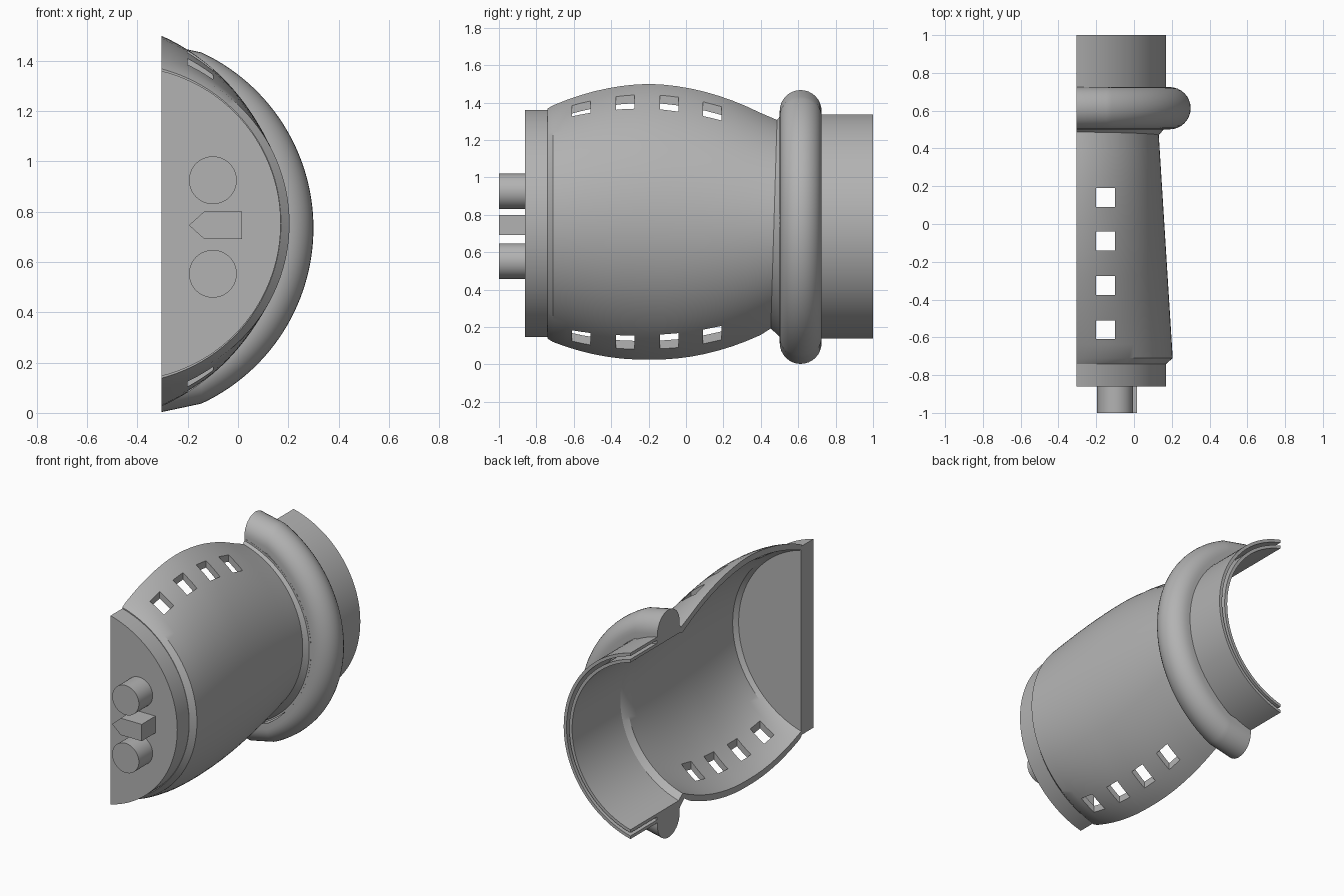
import bpy, bmesh, math
from mathutils import Matrix

cube = bpy.data.objects.get("Cube")
if cube:
    bpy.data.objects.remove(cube)

CUT = -0.305          # plane of the flat split side
GREY = (0.45, 0.45, 0.45, 1)
mat = bpy.data.materials.new("grey plastic")
mat.use_nodes = True
mat.diffuse_color = GREY
mat.node_tree.nodes["Principled BSDF"].inputs["Base Color"].default_value = GREY


def finish(name, bm, smooth=True):
    bmesh.ops.recalc_face_normals(bm, faces=bm.faces)
    mesh = bpy.data.meshes.new(name)
    bm.to_mesh(mesh)
    bm.free()
    obj = bpy.data.objects.new(name, mesh)
    bpy.context.collection.objects.link(obj)
    mesh.materials.append(mat)
    if smooth:
        shade(obj)
    return obj


def shade(obj):
    bpy.ops.object.select_all(action='DESELECT')
    obj.select_set(True)
    bpy.context.view_layer.objects.active = obj
    bpy.ops.object.shade_smooth_by_angle(angle=math.radians(32))


def arc(h, w, steps=56):
    """Circular arc with half chord h on the split plane and depth w."""
    r = (h * h + w * w) / (2 * w)
    a = math.atan2(h, r - w) if r > w else math.pi / 2
    cx = CUT + w - r
    return [(cx + r * math.cos(a - 2 * a * i / steps),
             r * math.sin(a - 2 * a * i / steps)) for i in range(steps + 1)]


def ended_arc(h, w):
    """Arc whose two ends run straight to the split plane."""
    run, drop = 0.16, 0.034
    mid = [(x + run, z) for x, z in arc(h - drop, w - run)]
    return [(CUT, h)] + mid + [(CUT, -h)]


def sweep(name, profile, path=arc):
    """Sweep a closed profile of (y, centre z, half height, depth, tilt)."""
    bm = bmesh.new()
    rails = []
    for y, cz, h, w, tilt in profile:
        rails.append([bm.verts.new((x, y + tilt * z, cz + z)) for x, z in path(h, w)])
    n = len(rails)
    for j in range(n):
        a, b = rails[j], rails[(j + 1) % n]
        for i in range(len(a) - 1):
            bm.faces.new((a[i], a[i + 1], b[i + 1], b[i]))
    bm.faces.new([r[0] for r in rails])
    bm.faces.new([r[-1] for r in rails])
    return finish(name, bm)


def prism(name, outline, y0, y1):
    bm = bmesh.new()
    face = bm.faces.new([bm.verts.new((x, y0, z)) for x, z in outline])
    new = bmesh.ops.extrude_face_region(bm, geom=[face])["geom"]
    verts = [v for v in new if isinstance(v, bmesh.types.BMVert)]
    bmesh.ops.translate(bm, verts=verts, vec=(0, y1 - y0, 0))
    return finish(name, bm)


# Barrel shell: bulging outside, inner wall offset
def barrel(y, inset=0, tilt=0):
    h = 0.737 - 0.4 * (y + 0.2) ** 2
    w = 0.51 - 0.0625 * (y + 0.71)
    cz = 0.763 - 0.02 * abs(y + 0.2)
    return (y, cz, h - inset, w - inset, tilt)


ys = [-0.71 + 1.18 * i / 16 for i in range(17)]
outer = [barrel(y, 0, 0.03 if y > 0.4 else 0) for y in ys]
inner = [barrel(y, 0.04) for y in reversed(ys)]
shell = sweep("barrel_shell",
              [(-0.74, 0.753, 0.615, 0.476, 0)] + outer
              + [(0.51, 0.738, 0.598, 0.47, 0), (0.51, 0.738, 0.538, 0.415, 0)]
              + inner + [(-0.74, 0.753, 0.58, 0.44, 0)])

# Square vents cut through top and bottom of the barrel
bm = bmesh.new()
for y in (-0.56, -0.325, -0.09, 0.14):
    bmesh.ops.create_cube(bm, size=1, matrix=Matrix.Translation((-0.15, y, 0.75))
                          @ Matrix.Diagonal((0.1, 0.1, 2, 1)))
cutter = finish("vent_cutter", bm, False)
cutter.hide_render = True
mod = shell.modifiers.new("vents", 'BOOLEAN')
mod.operation = 'DIFFERENCE'
mod.solver = 'EXACT'
mod.object = cutter
bpy.context.view_layer.objects.active = shell
bpy.ops.object.modifier_apply(modifier=mod.name)
bpy.data.objects.remove(cutter)
shade(shell)


# Rear tube: double wall with a groove open at the back
def tube(y, inset):
    return (y, 0.738, 0.598 - inset, 0.475 - inset, 0)


sweep("rear_tube", [tube(0.5, 0), tube(1, 0), tube(1, 0.02), tube(0.73, 0.02),
                    tube(0.73, 0.04), tube(1, 0.04), tube(1, 0.06), tube(0.5, 0.06)])

# Rounded collar ring around the tube
R = 0.112
ring = [(0.613 - R, 0.735, 0.58, 0.46, 0)]
for i in range(17):
    a = math.pi * i / 16
    o = 0.13 - R + R * math.sin(a)
    ring.append((0.613 - R * math.cos(a), 0.735, 0.602 + o, 0.475 + o, 0))
ring.append((0.613 + R, 0.735, 0.58, 0.46, 0))
sweep("collar_ring", ring, ended_arc)

# Solid front plate
prism("front_plate", [(x, z + 0.753) for x, z in arc(0.607, 0.475)], -0.86, -0.735)

# Round knobs and the pointed button between them
for name, cz in (("upper_knob", 0.925), ("lower_knob", 0.553)):
    prism(name, [(-0.1 + 0.095 * math.cos(math.tau * i / 40),
                  cz + 0.095 * math.sin(math.tau * i / 40)) for i in range(40)],
          -1, -0.85)
prism("pointed_button", [(-0.195, 0.746), (-0.135, 0.8), (0.015, 0.8),
                         (0.015, 0.692), (-0.135, 0.692)], -1, -0.85)
